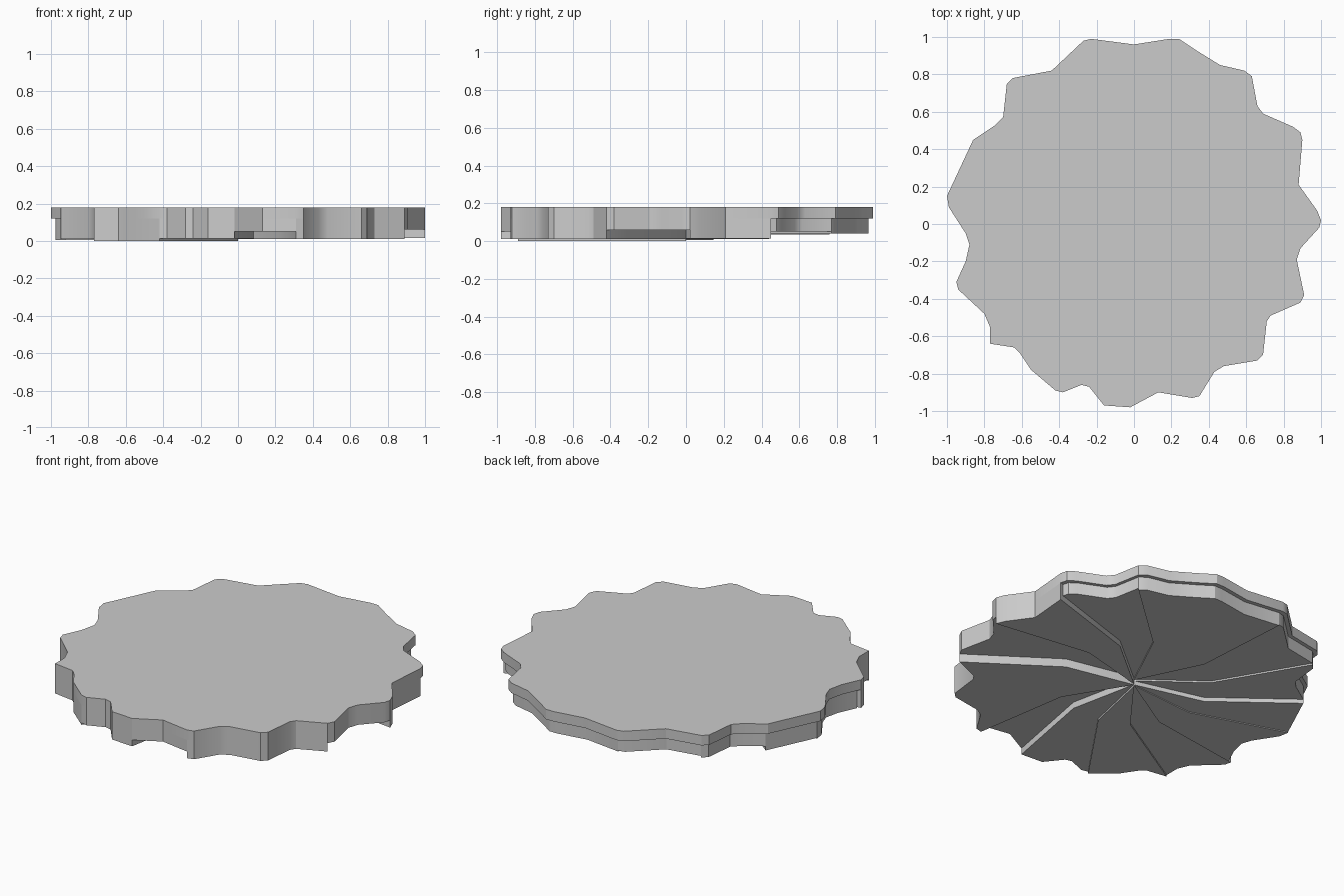
import bpy, bmesh, math
from mathutils import Matrix, Vector

old = bpy.data.objects.get("Cube")
if old:
    bpy.data.objects.remove(old)

# Single plain material
grey = bpy.data.materials.new("light_grey")
grey.use_nodes = True
colour = (0.6, 0.6, 0.6, 1)
grey.diffuse_color = colour
grey.node_tree.nodes["Principled BSDF"].inputs["Base Color"].default_value = colour

LID_BOTTOM, LID_TOP = 0.12, 0.18
BEND_RADIUS, BEND_ANGLE = 0.42, math.radians(13)
INSET = 0.975

# Each lobe: underside height, whether its lower rim is set back,
# then rim points in hundredths from one tip to the next, anticlockwise
lobes = [
    (0.015, False, [(100, 2), (98, 7), (88, 21)]),
    (0.05, True, [(90, 45), (89, 49), (85, 52), (69, 59), (66, 63)]),
    (0.04, True, [(63, 79), (59, 82), (46, 85), (33, 93)]),
    (0.04, True, [(24, 99), (19, 99), (0, 96)]),
    (0.045, True, [(-23, 99), (-27, 98), (-44, 82)]),
    (0.035, True, [(-65, 78), (-68, 75), (-70, 57), (-74, 53)]),
    (0.01, True, [(-86, 45)]),
    (0.005, True, [(-100, 15), (-99, 9), (-90, -5), (-88, -11), (-90, -20)]),
    (0.01, False, [(-95, -31), (-94, -35), (-80, -48), (-77, -55)]),
    (0.0, False, [(-77, -64), (-64, -66), (-61, -69), (-55, -78)]),
    (0.012, False, [(-42, -89), (-38, -90), (-28, -86), (-24, -87), (-16, -97)]),
    (0.05, False, [(-2, -98), (13, -90)]),
    (0.01, False, [(31, -93), (35, -92), (43, -79), (48, -76)]),
    (0.01, False, [(66, -73), (69, -70), (71, -52), (73, -49)]),
    (0.06, False, [(89, -42), (91, -38), (87, -19), (89, -13), (99, -2)]),
]


def rim(points):
    return [Vector((x, y)) / 100 for x, y in points]


def bend(tip):
    """Kink of the swirling edge that runs from the centre to a tip."""
    return Matrix.Rotation(BEND_ANGLE, 2) @ tip.normalized() * BEND_RADIUS


def prism(name, outline, bottom, top):
    """Straight-sided slab with a flat outline."""
    bm = bmesh.new()
    base = bm.faces.new([bm.verts.new((p.x, p.y, bottom)) for p in outline])
    result = bmesh.ops.extrude_face_region(bm, geom=[base])
    raised = [v for v in result["geom"] if isinstance(v, bmesh.types.BMVert)]
    bmesh.ops.translate(bm, verts=raised, vec=(0, 0, top - bottom))
    bmesh.ops.recalc_face_normals(bm, faces=bm.faces)
    mesh = bpy.data.meshes.new(name)
    bm.to_mesh(mesh)
    bm.free()
    mesh.materials.append(grey)
    obj = bpy.data.objects.new(name, mesh)
    bpy.context.collection.objects.link(obj)
    bpy.ops.object.select_all(action="DESELECT")
    obj.select_set(True)
    bpy.context.view_layer.objects.active = obj
    bpy.ops.object.shade_smooth_by_angle(angle=math.radians(30))
    return obj


# Scalloped lid
prism("lid", [p for lobe in lobes for p in rim(lobe[2])], LID_BOTTOM, LID_TOP)

# Swirling blades at stepped heights below the lid
for i, (height, set_back, points) in enumerate(lobes):
    following = lobes[(i + 1) % len(lobes)][2]
    edge = rim(points + following[:1])
    scale = INSET if set_back else 1
    outline = [Vector((0, 0)), bend(edge[0])]
    outline += [p * scale for p in edge] + [bend(edge[-1])]
    prism(f"blade_{i + 1}", outline, height, LID_BOTTOM)
